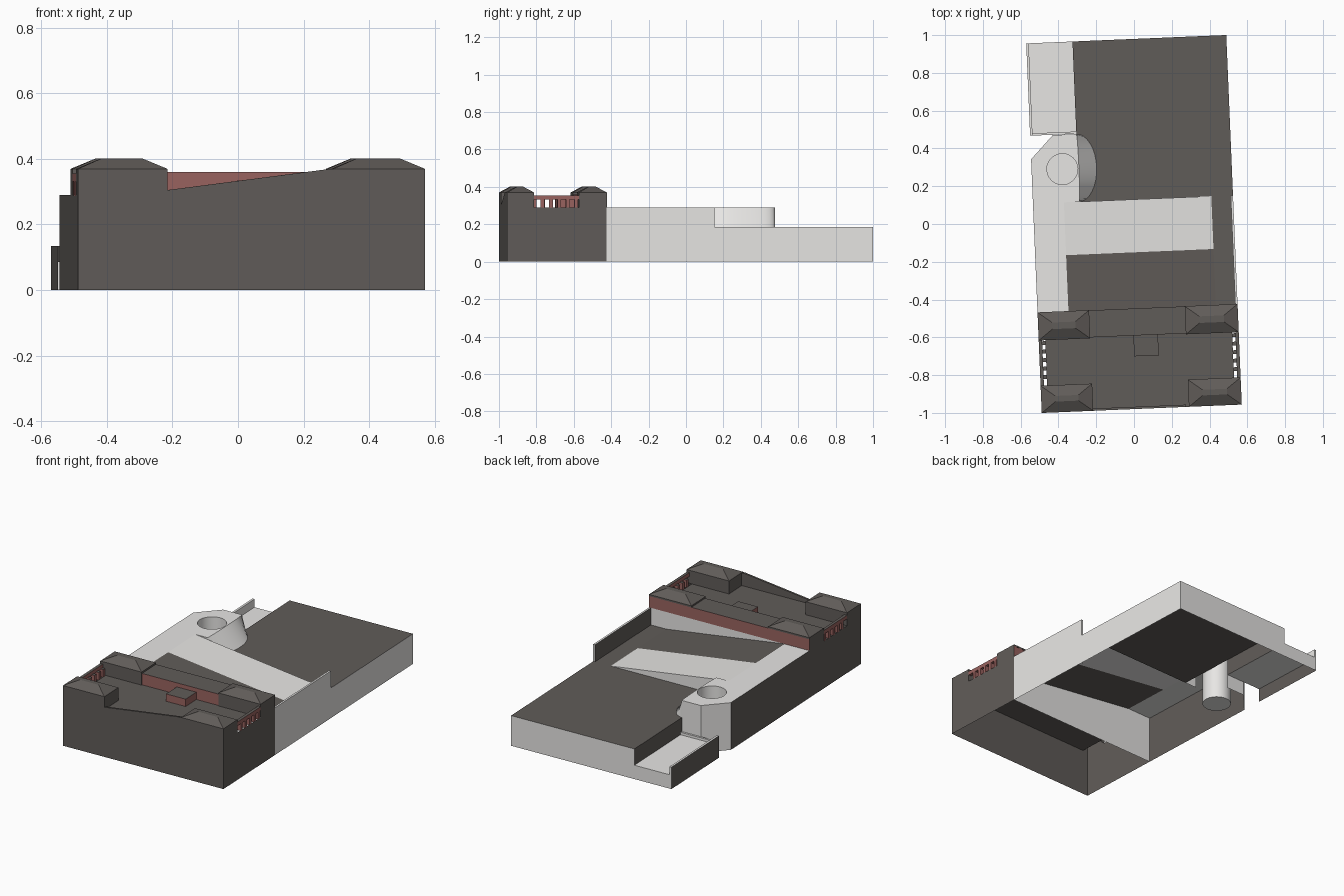
import bpy, bmesh, math
from mathutils import Matrix

if "Cube" in bpy.data.objects:
    bpy.data.objects.remove(bpy.data.objects["Cube"])

ROT = Matrix.Rotation(math.radians(2.4), 4, 'Z')   # whole building is slightly turned


def material(name, col):
    m = bpy.data.materials.new(name)
    m.diffuse_color = (*col, 1)
    m.use_nodes = True
    m.node_tree.nodes["Principled BSDF"].inputs["Base Color"].default_value = m.diffuse_color
    return m


BROWN = material("dark_brown", (0.118, 0.107, 0.099))
LIGHT = material("light_grey", (0.81, 0.80, 0.785))
RED = material("brick_red", (0.32, 0.125, 0.115))
MATS = [BROWN, LIGHT, RED]
B, L, R = 0, 1, 2


def finish(name, bm):
    me = bpy.data.meshes.new(name)
    bm.to_mesh(me)
    bm.free()
    for m in MATS:
        me.materials.append(m)
    ob = bpy.data.objects.new(name, me)
    bpy.context.collection.objects.link(ob)
    ob.matrix_world = ROT
    return ob


def faces(name, items):
    """Each item is (colour, points)."""
    bm = bmesh.new()
    for col, pts in items:
        f = bm.faces.new([bm.verts.new(p) for p in pts])
        f.material_index = col
    return finish(name, bm)


def box(name, u0, u1, v0, v1, z0, z1, **cols):
    """Shell box; cols gives a colour for e(+u) w(-u) n(+v) s(-v) t(top) b(bottom)."""
    quads = {
        'e': [(u1, v0, z0), (u1, v1, z0), (u1, v1, z1), (u1, v0, z1)],
        'w': [(u0, v1, z0), (u0, v0, z0), (u0, v0, z1), (u0, v1, z1)],
        'n': [(u1, v1, z0), (u0, v1, z0), (u0, v1, z1), (u1, v1, z1)],
        's': [(u0, v0, z0), (u1, v0, z0), (u1, v0, z1), (u0, v0, z1)],
        't': [(u0, v0, z1), (u1, v0, z1), (u1, v1, z1), (u0, v1, z1)],
        'b': [(u0, v1, z0), (u1, v1, z0), (u1, v0, z0), (u0, v0, z0)]}
    return faces(name, [(c, quads[k]) for k, c in cols.items()])


W, FRONT, TB, BACK = 0.53, -0.979, -0.447, 0.979
DECK, LOW = 0.29, 0.185

# front block: open-bottomed walls and deck with slots beside the railings
box("front_block_walls", -W, W, FRONT, TB, 0, DECK, e=B, w=B, s=B, n=L)
box("front_block_deck", -0.495, 0.495, FRONT, TB, DECK - 0.002, DECK, t=B, b=B)

# front parapet with a slanted top edge
y0, y1 = FRONT, FRONT + 0.012
prof = [(-0.265, DECK), (0.25, DECK), (0.25, 0.369), (0.235, 0.369), (-0.265, 0.304)]
faces("front_parapet", [(B, [(u, y0, z) for u, z in prof]),
                        (B, [(u, y1, z) for u, z in reversed(prof)]),
                        (B, [(-0.265, y0, 0.304), (0.235, y0, 0.369),
                             (0.235, y1, 0.369), (-0.265, y1, 0.304)])])

# back parapet, red sides and brown top
box("back_parapet", -W, W, -0.59, TB, DECK, 0.36, n=R, s=R, e=B, w=B, t=B)

# rooftop hatch
box("roof_hatch", -0.028, 0.102, -0.70, -0.59, DECK, 0.335, n=R, s=R, e=R, w=R, t=B)


# four corner blocks with hipped caps
def corner(name, u0, u1, v0, v1, back):
    z0, z1, z2 = DECK, 0.37, 0.402
    box(name, u0, u1, v0, v1, z0, z1, e=B, w=B, s=B)
    box(name + "_rear", u0, u1, v0, v1, 0.36 if back else z0, z1, n=B)
    lo = [(u0, v0, z1), (u1, v0, z1), (u1, v1, z1), (u0, v1, z1)]
    a, b = 0.075, 0.057
    hi = [(u0 + a, v0 + b, z2), (u1 - a, v0 + b, z2), (u1 - a, v1 - b, z2), (u0 + a, v1 - b, z2)]
    items = [(B, [lo[i], lo[(i + 1) % 4], hi[(i + 1) % 4], hi[i]]) for i in range(4)]
    faces(name + "_cap", items + [(B, hi)])


for side, (u0, u1) in {"left": (-W, -0.257), "right": (0.25, W)}.items():
    corner("front_%s_corner" % side, u0, u1, FRONT, -0.835, False)
    corner("back_%s_corner" % side, u0, u1, -0.595, TB + 0.001, True)

# side railings
for s, side in ((-1, "left"), (1, "right")):
    a, b = sorted((s * 0.512, s * W))
    box(side + "_rail", a, b, -0.835, -0.595, 0.332, 0.355, e=R, w=R, n=R, s=R, t=B, b=R)
    a, b = sorted((s * 0.494, s * W))
    for i in range(5):
        v = -0.80 + i * 0.045
        box("%s_post_%d" % (side, i), a, b, v, v + 0.02, DECK - 0.003, 0.335,
            e=R, w=R, n=R, s=R, t=B, b=R)

# middle court: right wall and sloped floor with a light paved strip
IN, WALK, CE = 0.518, -0.366, 0.13
C0, C1 = -0.15, 0.415
box("court_right_wall", IN, W, TB, CE, 0, DECK, e=L, t=L, n=L)
box("court_right_wall_inside", IN, W, TB, CE, LOW - 0.005, DECK, w=B)
faces("court_ramp", [
    (B, [(WALK, TB, DECK), (C1, TB, LOW), (C1, C0, LOW), (WALK, C0, DECK)]),
    (B, [(C1, TB, LOW), (IN, TB, LOW), (IN, CE, LOW), (C1, CE, LOW)]),
    (L, [(WALK, C0, DECK), (C1, C0, LOW), (C1, CE, LOW), (WALK, CE, DECK)]),
    (L, [(C1, CE, LOW), (WALK, CE, LOW), (WALK, CE, DECK)])])

# low rear hall
SL = -0.285
box("rear_hall", SL, W, CE, BACK, 0, LOW, e=L, n=L, t=B)
box("rear_hall_left_wall", SL, W, 0.488, BACK, 0.085, LOW, w=B)

# sunken side strip with thin edges
box("side_strip", -W, SL, 0.49, BACK, 0, 0.085, n=L, t=L)
box("side_strip_edge", -W, -W + 0.013, 0.49, BACK, 0, 0.135, w=B, n=L, t=L)
box("side_strip_edge_inside", -W, -W + 0.013, 0.49, BACK, 0.085, 0.135, e=L, s=B)
box("side_strip_front_edge", -W + 0.013, SL, 0.49, 0.502, 0.085, 0.1, n=L, s=L, t=L)

# raised walkway with chamfered end and round shaft
HC, HR, N = (-0.367, 0.306), 0.082, 24
outline = [(-W, TB), (WALK, TB), (WALK, CE), (SL, CE), (SL, 0.488), (-0.41, 0.488), (-W, 0.365)]
ring = [(HC[0] + HR * math.cos(2 * math.pi * i / N), HC[1] + HR * math.sin(2 * math.pi * i / N))
        for i in range(N)]
bm = bmesh.new()
edges = []
for loop in (outline, ring):
    vs = [bm.verts.new((u, v, DECK)) for u, v in loop]
    edges += [bm.edges.new((vs[i], vs[(i + 1) % len(vs)])) for i in range(len(vs))]
bmesh.ops.triangle_fill(bm, edges=edges, use_beauty=True, normal=(0, 0, 1))
for f in bm.faces:
    f.material_index = L
finish("walkway_top", bm)


def wall(i, z0, col):
    (a, b), (c, d) = outline[i], outline[(i + 1) % len(outline)]
    return (col, [(a, b, z0), (c, d, z0), (c, d, DECK), (a, b, DECK)])


faces("walkway_walls", [wall(2, LOW, L), wall(4, 0, L), wall(5, 0, L), wall(6, 0, B)])

# shaft tube going down to the ground
bm = bmesh.new()
lo = [bm.verts.new((u, v, 0.002)) for u, v in ring]
hi = [bm.verts.new((u, v, DECK)) for u, v in ring]
for i in range(N):
    j = (i + 1) % N
    bm.faces.new((lo[j], lo[i], hi[i], hi[j])).smooth = True
bm.faces.new(lo)
for f in bm.faces:
    f.material_index = L
finish("shaft_tube", bm)

# half-round flare leaning against the walkway
K = 16
bm = bmesh.new()
arc = [-math.pi / 2 + math.pi * i / K for i in range(K + 1)]
bot = [bm.verts.new((SL + 0.1 * math.cos(a), 0.309 + 0.179 * math.sin(a), LOW)) for a in arc]
top = [bm.verts.new((SL + 0.006 * math.cos(a), 0.309 + 0.179 * math.sin(a), DECK)) for a in arc]
for i in range(K):
    f = bm.faces.new((bot[i], bot[i + 1], top[i + 1], top[i]))
    f.material_index, f.smooth = L, True
f = bm.faces.new(top)
f.material_index = L
finish("flared_side", bm)
